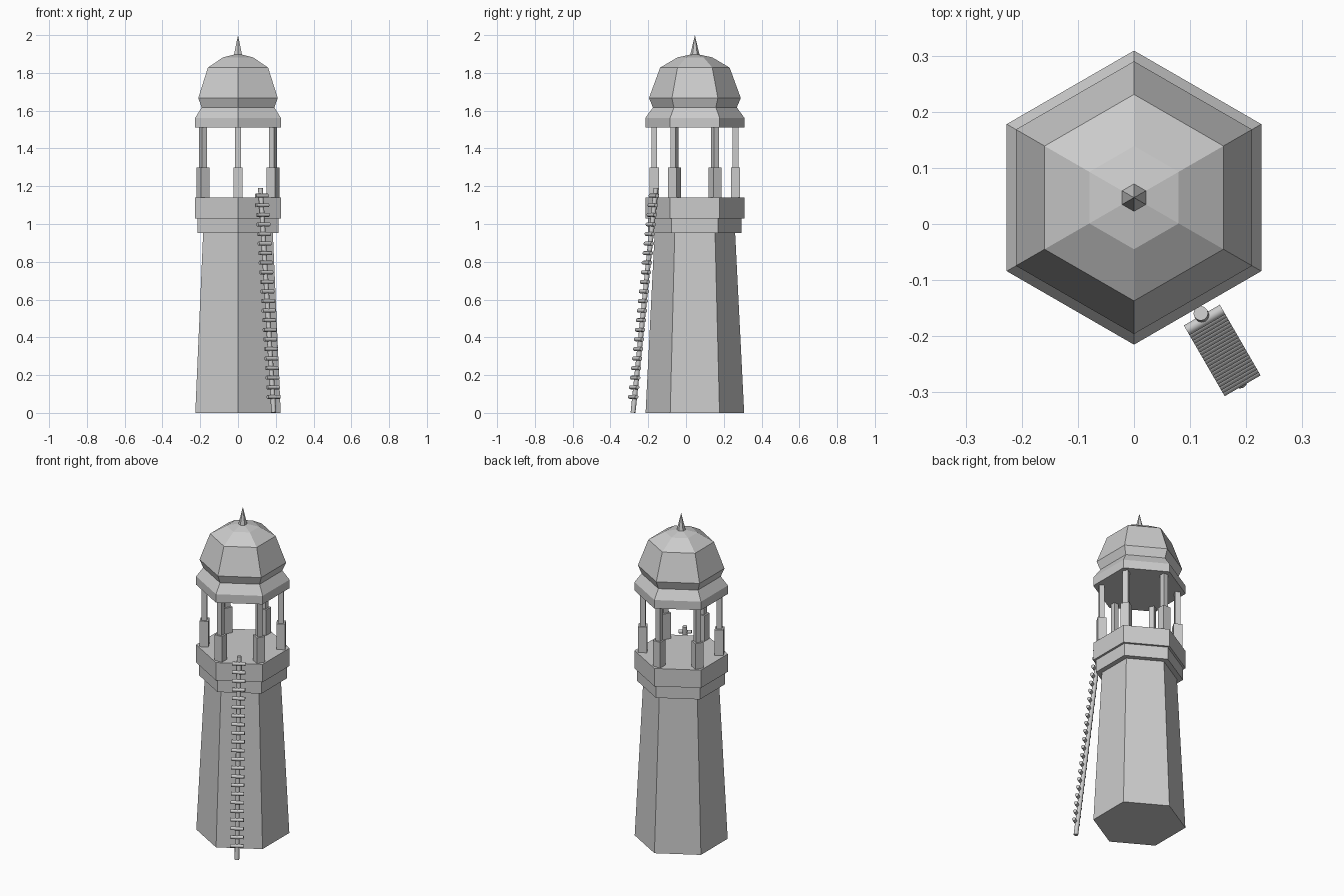
import bpy, bmesh
from math import sin, cos, pi, radians
from mathutils import Vector

if "Cube" in bpy.data.objects:
    bpy.data.objects.remove(bpy.data.objects["Cube"])

CY = 0.047  # tower axis in y


def finish(name, bm):
    bmesh.ops.recalc_face_normals(bm, faces=bm.faces)
    me = bpy.data.meshes.new(name)
    bm.to_mesh(me)
    bm.free()
    ob = bpy.data.objects.new(name, me)
    bpy.context.collection.objects.link(ob)
    return ob


def hex_loft(name, profile):
    """Closed six-sided solid from (corner radius, z) pairs; radius 0 = apex."""
    bm = bmesh.new()
    rings = []
    for r, z in profile:
        if r == 0:
            rings.append([bm.verts.new((0, CY, z))] * 6)
        else:
            rings.append([bm.verts.new((r * cos(pi / 2 + k * pi / 3), CY + r * sin(pi / 2 + k * pi / 3), z))
                          for k in range(6)])
    for a, b in zip(rings, rings[1:]):
        for k in range(6):
            n = (k + 1) % 6
            quad = [a[k], a[n], b[n], b[k]]
            bm.faces.new(list(dict.fromkeys(quad)))
    for end, (r, z) in ((rings[0], profile[0]), (rings[-1], profile[-1])):
        if r:
            bm.faces.new(end)
    return finish(name, bm)


def box(name, x, y, z0, z1, width, angle):
    bm = bmesh.new()
    bmesh.ops.create_cube(bm, size=1)
    bmesh.ops.scale(bm, vec=(width, width, z1 - z0), verts=bm.verts)
    ob = finish(name, bm)
    ob.location = (x, y, (z0 + z1) / 2)
    ob.rotation_euler.z = angle
    return ob


def rod(name, a, b, radius, sides):
    d = b - a
    bm = bmesh.new()
    bmesh.ops.create_cone(bm, cap_ends=True, segments=sides, radius1=radius, radius2=radius, depth=d.length)
    ob = finish(name, bm)
    ob.location = (a + b) / 2
    ob.rotation_euler = d.to_track_quat('Z', 'Y').to_euler()
    bpy.ops.object.select_all(action='DESELECT')
    bpy.context.view_layer.objects.active = ob
    ob.select_set(True)
    bpy.ops.object.shade_smooth_by_angle(angle=radians(50))
    return ob


# Tapered tower and stepped deck
hex_loft("tower_body", [(0.261, 0), (0.213, 0.955)])
hex_loft("deck", [(0.247, 0.953), (0.247, 1.03), (0.262, 1.03), (0.262, 1.14)])

# Columns on pedestals at each corner
for k in range(6):
    ang = pi / 2 + k * pi / 3
    x, y = 0.215 * cos(ang), CY + 0.215 * sin(ang)
    box(f"pedestal_{k + 1}", x, y, 1.14, 1.298, 0.05, ang)
    box(f"column_{k + 1}", x, y, 1.298, 1.515, 0.031, ang)

# Domed roof with waist, and spire
hex_loft("dome_roof", [(0.262, 1.51), (0.262, 1.562), (0.234, 1.617), (0.243, 1.667)][:2]
         + [(0.222, 1.617), (0.243, 1.667), (0.184, 1.828), (0.092, 1.882), (0, 1.902)])
hex_loft("spire", [(0.026, 1.89), (0, 2.0)])

# Single-pole ladder leaning on the front right side
out = Vector((0.5, -sin(pi / 3), 0))
side = Vector((sin(pi / 3), 0.5, 0))
axis = Vector((0, CY, 0))
foot = axis + out * 0.378 + Vector((0, 0, 0.002))
head = axis + out * 0.238 + Vector((0, 0, 1.19))
rod("ladder_pole", foot, head, 0.013, 12)
RUNGS = 22
for i in range(RUNGS):
    z = 0.083 + (1.15 - 0.083) * i / (RUNGS - 1)
    c = foot.lerp(head, z / 1.19) + out * 0.009
    rod(f"ladder_rung_{i + 1}", c - side * 0.037, c + side * 0.037, 0.0105, 10)
